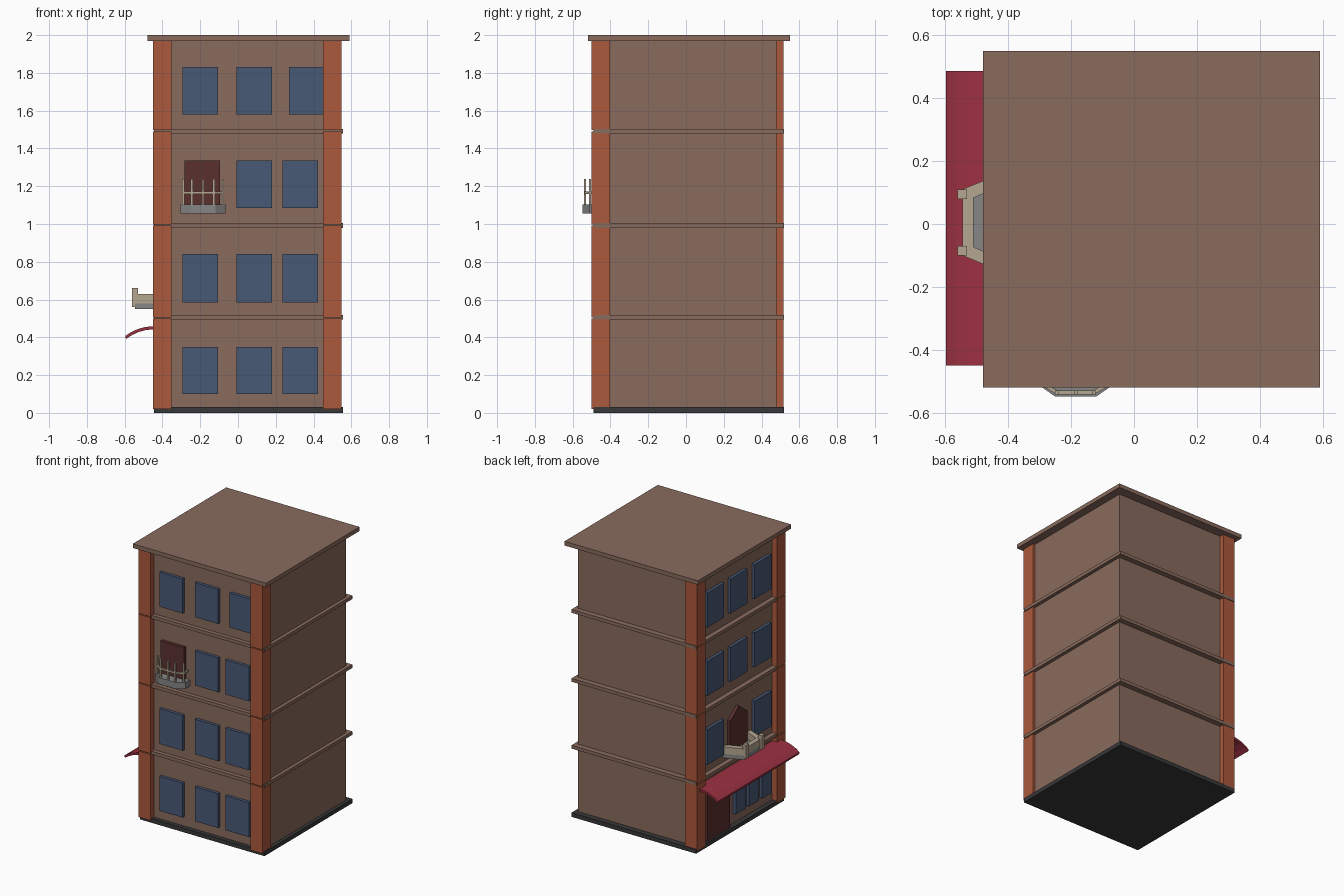
import bpy, bmesh, math
from mathutils import Vector

if "Cube" in bpy.data.objects:
    bpy.data.objects.remove(bpy.data.objects["Cube"])


def mat(name, r, g, b):
    m = bpy.data.materials.new(name)
    m.diffuse_color = (r, g, b, 1)
    m.use_nodes = True
    m.node_tree.nodes["Principled BSDF"].inputs["Base Color"].default_value = m.diffuse_color
    return m


BROWN = mat("brown_plaster", .25, .145, .11)
BRICK = mat("brick_orange", .41, .10, .045)
GLASS = mat("blue_glass", .065, .10, .18)
DOOR = mat("dark_red_wood", .10, .03, .027)
CLOTH = mat("red_cloth", .33, .03, .053)
TAN = mat("tan_stone", .46, .38, .28)
DARK = mat("dark_base", .04, .04, .042)
GREY = mat("grey_stone", .24, .24, .24)


def finish(name, bm, m):
    bmesh.ops.recalc_face_normals(bm, faces=bm.faces)
    me = bpy.data.meshes.new(name)
    bm.to_mesh(me)
    bm.free()
    ob = bpy.data.objects.new(name, me)
    bpy.context.collection.objects.link(ob)
    me.materials.append(m)
    return ob


def prism(name, pts, extrude, m):
    """Extrude a flat outline of 3D points along a vector."""
    bm = bmesh.new()
    f = bm.faces.new([bm.verts.new(p) for p in pts])
    r = bmesh.ops.extrude_face_region(bm, geom=[f])
    bmesh.ops.translate(bm, vec=extrude,
                        verts=[v for v in r["geom"] if isinstance(v, bmesh.types.BMVert)])
    return finish(name, bm, m)


def box(name, x, y, z, m):
    pts = [(x[0], y[0], z[0]), (x[1], y[0], z[0]), (x[1], y[1], z[0]), (x[0], y[1], z[0])]
    return prism(name, pts, (0, 0, z[1] - z[0]), m)


# Main body, base, floor bands and roof
WX, WY = -0.41, -0.46          # left and front wall planes
BX, BY = (-0.445, 0.555), (-0.49, 0.52)
box("walls", (WX, 0.53), (WY, 0.48), (0.02, 1.98), BROWN)
box("base", BX, BY, (0, 0.03), DARK)
for i, z in enumerate((0.495, 0.98, 1.48)):
    box(f"floor_band_{i + 1}", BX, BY, (z, z + 0.024), BROWN)
box("roof", (-0.48, 0.59), (-0.52, 0.55), (1.97, 2.0), BROWN)

# Three corner pillars, one segment per storey
levels = (0.02, 0.505, 0.997, 1.497, 1.975)
for n, px, py in (("front_left", -0.45, -0.5), ("front_right", 0.45, -0.5), ("back_left", -0.45, 0.417)):
    for i in range(4):
        box(f"pillar_{n}_{i + 1}", (px, px + 0.098), (py, py + 0.098),
            (levels[i], levels[i + 1] - 0.006), BRICK)

# Windows
rows = ((0.10, 0.35), (0.585, 0.84), (1.085, 1.335), (1.58, 1.83))
D = 0.022
for i, z in enumerate(rows):
    for j, c in enumerate((-0.2, 0.085, 0.365 if i == 3 else 0.33)):
        if (i, j) != (2, 0):
            box(f"front_window_{i + 1}_{j + 1}", (c - 0.094, c + 0.094), (WY - D, WY + 0.01), z, GLASS)
    if i == 0:
        spans = ((-0.07, 0.045), (-0.22, -0.105), (-0.37, -0.255))
    else:
        spans = [(c - 0.095, c + 0.095) for c in (0.275, 0.01, -0.265)]
    for j, s in enumerate(spans):
        if (i, j) != (1, 1):
            box(f"left_window_{i + 1}_{j + 1}", (WX - D, WX + 0.01), s, z, GLASS)

# Doors: balcony door in front, entrance and pointed balcony door on the left
box("front_balcony_door", (-0.283, -0.095), (WY - D, WY + 0.01), (1.06, 1.335), DOOR)
box("entrance_door", (WX - D, WX + 0.01), (0.11, 0.37), (0.03, 0.38), DOOR)
X = WX - D
prism("pointed_door", [(X, -0.09, 0.56), (X, 0.11, 0.56), (X, 0.11, 0.80), (X, 0.01, 0.875), (X, -0.09, 0.80)],
      (D + 0.01, 0, 0), DOOR)

# Curved awning over the entrance
top = [(-0.40, 0.458), (-0.45, 0.458), (-0.49, 0.455), (-0.53, 0.444), (-0.565, 0.428), (-0.597, 0.407)]
prof = top + [(x + 0.004, z - 0.016) for x, z in reversed(top)]
prism("awning", [(x, -0.449, z) for x, z in prof], (0, 0.935, 0), CLOTH)

# Left balcony: grey floor, tan parapet following a trapezoid, two posts
C = 0.005
outer = [(-0.40, 0.165), (-0.545, 0.105)]
inner = [(-0.40, 0.125), (-0.51, 0.078)]


def mirrored(half):
    return [(x, C + y) for x, y in half] + [(x, C - y) for x, y in reversed(half)]


prism("left_balcony_floor", [(x, y, 0.55) for x, y in mirrored(outer)], (0, 0, 0.03), GREY)
ring = mirrored(outer) + mirrored(inner)[::-1]
prism("left_balcony_parapet", [(x, y, 0.575) for x, y in ring], (0, 0, 0.055), TAN)
for s, n in ((1, "back"), (-1, "front")):
    y = C + s * 0.09
    box(f"left_balcony_post_{n}", (-0.56, -0.53), (y - 0.015, y + 0.015), (0.56, 0.66), TAN)

# Front balcony: faceted grey floor, thin posts and a rail
slab = [(-0.305, -0.45), (-0.305, -0.51), (-0.25, -0.548), (-0.12, -0.548), (-0.065, -0.51), (-0.065, -0.45)]
prism("front_balcony_floor", [(x, y, 1.055) for x, y in slab], (0, 0, 0.047), GREY)
posts = [(-0.29, -0.508), (-0.245, -0.535), (-0.185, -0.535), (-0.128, -0.535), (-0.08, -0.508)]
for i, (x, y) in enumerate(posts):
    box(f"front_balcony_post_{i + 1}", (x - 0.006, x + 0.006), (y - 0.006, y + 0.006), (1.09, 1.237), TAN)
path = [(-0.29, -0.455)] + posts + [(-0.08, -0.455)]
for i, (a, b) in enumerate(zip(path, path[1:])):
    a, b = Vector((*a, 1.158)), Vector((*b, 1.158))
    n = (b - a).normalized().cross(Vector((0, 0, 1))) * 0.006
    prism(f"front_balcony_rail_{i + 1}", [a - n, a + n, b + n, b - n], (0, 0, 0.014), TAN)
